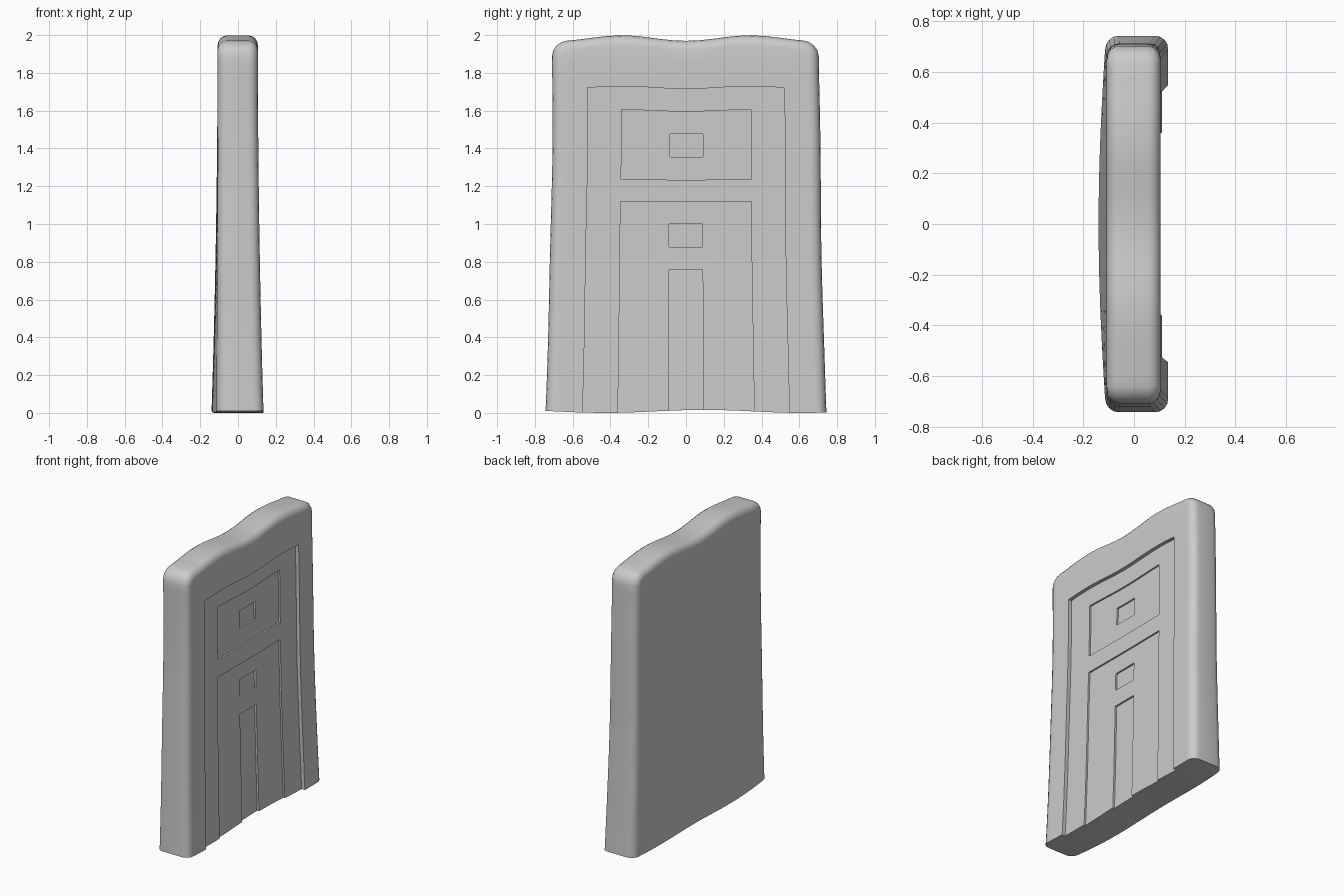
import bpy, bmesh
from math import sin, cos, pi
from mathutils import Vector

if "Cube" in bpy.data.objects:
    bpy.data.objects.remove(bpy.data.objects["Cube"])


def box(bm, x0, x1, y0, y1, z0, z1):
    geo = bmesh.ops.create_cube(bm, size=1)
    for v in geo["verts"]:
        v.co = Vector((x1 if v.co.x > 0 else x0,
                       y1 if v.co.y > 0 else y0,
                       z1 if v.co.z > 0 else z0))


def make_object(bm, name):
    me = bpy.data.meshes.new(name)
    bm.to_mesh(me)
    bm.free()
    ob = bpy.data.objects.new(name, me)
    bpy.context.collection.objects.link(ob)
    return ob


# Slab: round the top corners, then soften the front and back rims
FRONT, BACK, HALF, TOP = 0.105, -0.108, 0.706, 1.984
bm = bmesh.new()
box(bm, BACK, FRONT, -HALF, HALF, 0, TOP)
top_corners = [e for e in bm.edges
               if all(v.co.z > 1 for v in e.verts)
               and abs(e.verts[0].co.y - e.verts[1].co.y) < 1e-4]
bmesh.ops.bevel(bm, geom=top_corners, offset=0.085, segments=4,
                profile=0.5, affect='EDGES')
bm.normal_update()
rims = [e for e in bm.edges
        if any(abs(f.normal.x) > 0.9 for f in e.link_faces)
        and max(v.co.z for v in e.verts) > 0.01]
bmesh.ops.bevel(bm, geom=rims, offset=0.05, segments=4,
                profile=0.5, affect='EDGES')
slab = make_object(bm, "false_door_slab")

# Nested recesses: half width, bottom, top, depth
recesses = [
    (0.520, -0.2, 1.722, 0.025),
    (0.343, 1.235, 1.600, 0.037),
    (0.343, -0.2, 1.117, 0.037),
    (0.088, 1.357, 1.480, 0.049),
    (0.088, 0.877, 1.000, 0.049),
    (0.088, -0.2, 0.760, 0.049),
]
cutters = []
for w, z0, z1, depth in recesses:
    cb = bmesh.new()
    box(cb, FRONT - depth, FRONT + 0.2, -w, w, z0, z1)
    cutter = make_object(cb, "recess_cutter")
    cutter.hide_render = True
    cutters.append(cutter)
    mod = slab.modifiers.new("recess", 'BOOLEAN')
    mod.operation = 'DIFFERENCE'
    mod.solver = 'EXACT'
    mod.object = cutter

deps = bpy.context.evaluated_depsgraph_get()
bm = bmesh.new()
bm.from_mesh(bpy.data.meshes.new_from_object(slab.evaluated_get(deps)))
slab.modifiers.clear()
for c in cutters:
    bpy.data.objects.remove(c)


# Slice the slab so that it can be bent smoothly
def slice_at(co, no):
    bmesh.ops.bisect_plane(bm, geom=bm.verts[:] + bm.edges[:] + bm.faces[:],
                           plane_co=co, plane_no=no, dist=1e-5)


for i in range(19):
    slice_at((0, 0, 0.053 + 0.1 * i), (0, 0, 1))
for i in range(-9, 10):
    slice_at((0, 0.0713 * i + 0.003, 0), (0, 1, 0))

# Worn stone shape: flared base, bulging back, wavy top and sides
for v in bm.verts:
    x, y, z = v.co
    t = max(0, 1 - z / 2)
    h = z / 2
    if x > 0:
        x += 0.03 * t * t * min(1, x / 0.06)
    else:
        x -= 0.032 * t * t * max(0, cos(y * pi / 1.5)) * min(1, -x / 0.06)
    y *= 1 + 0.053 * t * t
    y += 0.004 * sin(5 * z + 1) * h
    z -= 0.015 * cos(2 * pi * y / 0.68) * h ** 5
    z += 0.008 * (1 + sin(6 * y + 1)) * t ** 8
    v.co = (x, y, z)

bm.to_mesh(slab.data)
bm.free()
bpy.context.view_layer.objects.active = slab
slab.select_set(True)
bpy.ops.object.shade_smooth_by_angle(angle=0.6)
